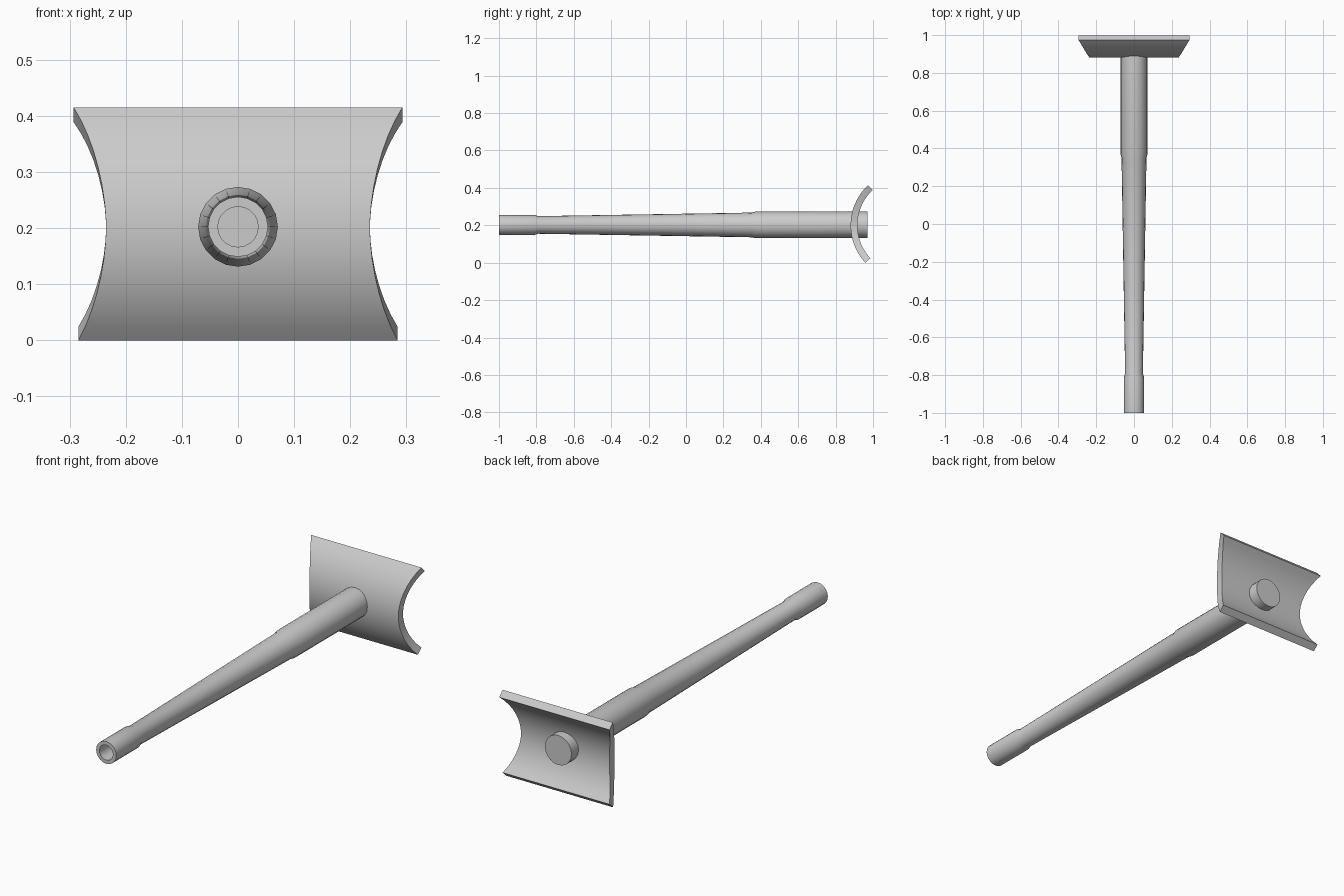
import bpy, bmesh, math

if "Cube" in bpy.data.objects:
    bpy.data.objects.remove(bpy.data.objects["Cube"])

AXIS_Z = 0.202
SIDES = 20

grey = bpy.data.materials.new("plain grey")
grey.diffuse_color = (0.6, 0.6, 0.6, 1)
grey.use_nodes = True
grey.node_tree.nodes["Principled BSDF"].inputs["Base Color"].default_value = grey.diffuse_color


def finish(name, bm):
    bmesh.ops.recalc_face_normals(bm, faces=bm.faces[:])
    mesh = bpy.data.meshes.new(name)
    bm.to_mesh(mesh)
    bm.free()
    mesh.materials.append(grey)
    obj = bpy.data.objects.new(name, mesh)
    bpy.context.collection.objects.link(obj)
    bpy.ops.object.select_all(action='DESELECT')
    obj.select_set(True)
    bpy.context.view_layer.objects.active = obj
    bpy.ops.object.shade_smooth_by_angle(angle=math.radians(30))
    return obj


def turned(name, profile):
    """Rings of (radius, y) around the long axis, closed at both ends."""
    bm = bmesh.new()
    rings = []
    for r, y in profile:
        rings.append([bm.verts.new((r * math.cos(2 * math.pi * i / SIDES), y,
                                    AXIS_Z + r * math.sin(2 * math.pi * i / SIDES)))
                      for i in range(SIDES)])
    for a, b in zip(rings, rings[1:]):
        for i in range(SIDES):
            j = (i + 1) % SIDES
            bm.faces.new((a[i], a[j], b[j], b[i]))
    bm.faces.new(rings[0])
    bm.faces.new(rings[-1])
    return finish(name, bm)


# Hollow tip, tapered shaft and straight socket in one turned stem
turned("stem", [
    (0.036, -0.81), (0.036, -1.0), (0.0535, -1.0), (0.0535, -0.81),
    (0.047, -0.79), (0.066, 0.35), (0.071, 0.37), (0.071, 0.97),
])

# Curved plate: an arc swept in y-z, wider towards its top and bottom edges
ARC_Y, ARC_Z, OUTER, INNER = 1.174, 0.2, 0.294, 0.258
LOW, HIGH, STEPS = math.radians(-43), math.radians(47), 14
bm = bmesh.new()
sections = []
for k in range(STEPS + 1):
    t = LOW + (HIGH - LOW) * k / STEPS
    half = 0.235 + 0.058 * (abs(t) / HIGH) ** 1.8
    sections.append([bm.verts.new((x, ARC_Y - r * math.cos(t), ARC_Z + r * math.sin(t)))
                     for x, r in ((-half, OUTER), (half, OUTER), (half, INNER), (-half, INNER))])
for a, b in zip(sections, sections[1:]):
    for i in range(4):
        j = (i + 1) % 4
        bm.faces.new((a[i], a[j], b[j], b[i]))
bm.faces.new(sections[0])
bm.faces.new(sections[-1])
finish("curved_plate", bm)
